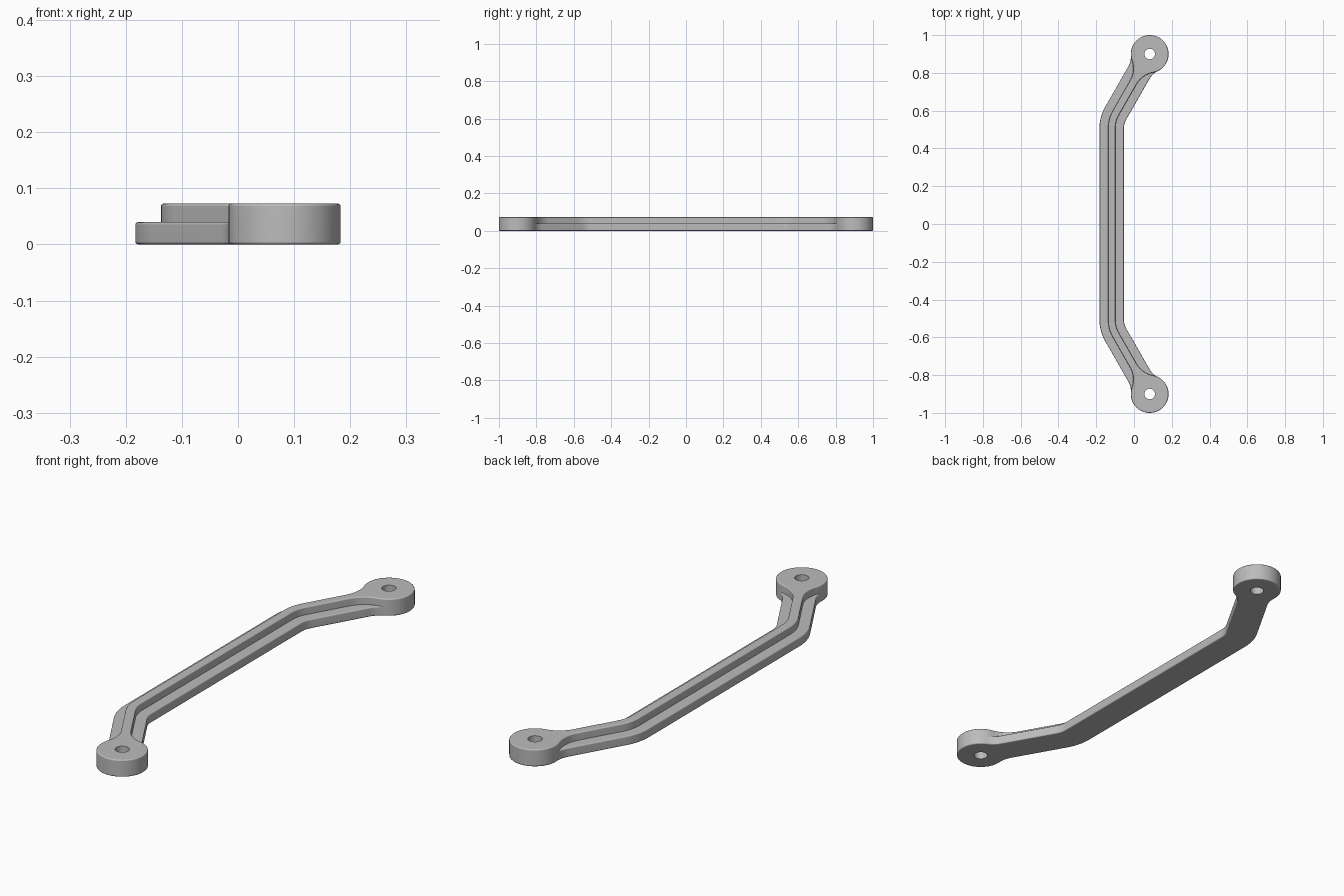
import bpy, bmesh, math
from math import radians as rad, cos, sin, tan, sqrt

if "Cube" in bpy.data.objects:
    bpy.data.objects.remove(bpy.data.objects["Cube"])

BX, BY, BR = 0.083, 0.90, 0.10       # end boss centre and radius
SX, BEND_Y, BEND_R = -0.118, 0.55, 0.16   # straight run, bend position and radius

metal = bpy.data.materials.new("grey metal")
metal.diffuse_color = (0.5, 0.5, 0.5, 1)
metal.use_nodes = True
metal.node_tree.nodes["Principled BSDF"].inputs["Base Color"].default_value = metal.diffuse_color


def arc(cx, cy, r, a0, a1, n):
    return [(cx + r * cos(rad(a0 + (a1 - a0) * i / n)),
             cy + r * sin(rad(a0 + (a1 - a0) * i / n))) for i in range(n + 1)]


def side(s, w, f):
    """One edge of the upper half: bend arc, then fillet into the boss."""
    y0 = BEND_Y - BEND_R * tan(rad(15))
    pts = arc(SX + BEND_R, y0, BEND_R - s * w, 180, 150, 8)
    h = w + f
    along = sqrt((BR + f) ** 2 - h ** 2)
    a = math.degrees(math.atan2(h, along))
    cx = BX - 0.5 * along + s * h * cos(rad(30))
    cy = BY - cos(rad(30)) * along - s * h * 0.5
    return pts + arc(cx, cy, f, 60 + 90 * s, 60 + a * s, 10), a


def outline(w, f, with_boss):
    right, a = side(1, w, f)
    left, _ = side(-1, w, f)
    cap = arc(BX, BY, BR, 240 + a, 600 - a, 40)[1:-1] if with_boss else []
    half = right + cap + left[::-1]
    return half + [(x, -y) for x, y in reversed(half)]


def prism(name, pts, z0, z1, bevel=0):
    bm = bmesh.new()
    base = bm.faces.new([bm.verts.new((x, y, z0)) for x, y in pts])
    ext = bmesh.ops.extrude_face_region(bm, geom=[base])
    for v in ext["geom"]:
        if isinstance(v, bmesh.types.BMVert):
            v.co.z = z1
    bmesh.ops.recalc_face_normals(bm, faces=bm.faces[:])
    if bevel:
        rim = [e for e in bm.edges if abs(e.verts[0].co.z - e.verts[1].co.z) < 1e-5]
        bmesh.ops.bevel(bm, geom=rim, offset=bevel, segments=3, profile=0.5, affect='EDGES')
    me = bpy.data.meshes.new(name)
    bm.to_mesh(me)
    bm.free()
    ob = bpy.data.objects.new(name, me)
    bpy.context.collection.objects.link(ob)
    me.materials.append(metal)
    return ob


def boolean(target, other, op):
    m = target.modifiers.new(op.lower(), 'BOOLEAN')
    m.operation, m.object, m.solver = op, other, 'EXACT'
    bpy.context.view_layer.objects.active = target
    bpy.ops.object.modifier_apply(modifier=m.name)
    bpy.data.objects.remove(other)


# Tall centre rib with both end bosses, joined to the low wide bar
handle = prism("bent_handle", outline(0.0195, 0.13, True), 0, 0.073, 0.005)
bar = prism("wide_bar", outline(0.065, 0.10, False), 0, 0.04, 0.005)
boolean(handle, bar, 'UNION')

# Screw holes through the bosses
for s in (1, -1):
    hole = prism("hole_cutter", arc(BX, s * BY, 0.028, 0, 360, 32)[:-1], -0.1, 0.2)
    boolean(handle, hole, 'DIFFERENCE')

bpy.ops.object.select_all(action='DESELECT')
handle.select_set(True)
bpy.context.view_layer.objects.active = handle
bpy.ops.object.shade_smooth_by_angle(angle=rad(35))
wn = handle.modifiers.new("flat faces", 'WEIGHTED_NORMAL')
wn.keep_sharp = True
